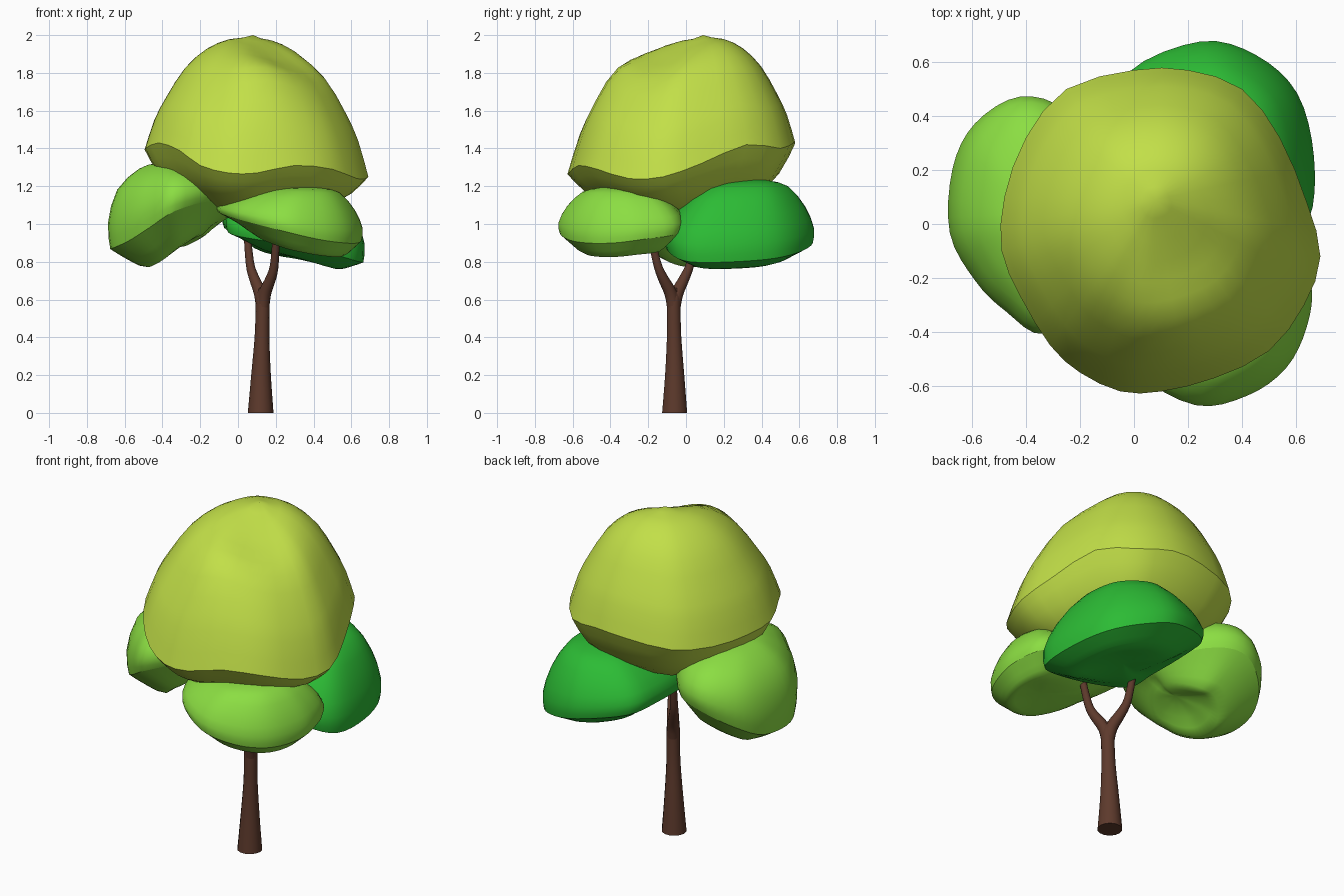
import bpy, bmesh, math
from mathutils import Vector

if "Cube" in bpy.data.objects:
    bpy.data.objects.remove(bpy.data.objects["Cube"])


def material(name, rgb):
    m = bpy.data.materials.new(name)
    m.diffuse_color = (*rgb, 1)
    m.use_nodes = True
    m.node_tree.nodes["Principled BSDF"].inputs["Base Color"].default_value = m.diffuse_color
    return m


def spline(pts, steps, closed):
    """Catmull-Rom through the points."""
    p = [Vector(q) for q in pts]
    n = len(p)
    at = (lambda i: p[i % n]) if closed else (lambda i: p[max(0, min(n - 1, i))])
    out = []
    for i in range(n if closed else n - 1):
        a, b, c, d = (at(i + k) for k in (-1, 0, 1, 2))
        for s in range(steps):
            t = s / steps
            out.append(0.5 * (2 * b + (c - a) * t + (2 * a - 5 * b + 4 * c - d) * t * t
                              + (3 * b - a - 3 * c + d) * t ** 3))
    return out if closed else out + [p[-1]]


def foliage(name, mat, rim, top, bottom, dome, under, bumps=(), lip=0):
    """Leaf mass: wavy sharp rim, dome above, bowl or lipped hollow below.
    Profiles hold radius, height and (below) lip strength; the lip fades towards the first rim point."""
    inner = Vector(rim[0])
    rim = spline(rim, 4 if len(rim) < 14 else 2, True)
    far = max((p - inner).length for p in rim)
    # orient the rim counter-clockwise
    if sum(a.x * b.y - b.x * a.y for a, b in zip(rim, rim[1:] + rim[:1])) < 0:
        rim.reverse()
    n = len(rim)
    bm = bmesh.new()
    rim_v = [bm.verts.new(p) for p in rim]

    def side(pole, profile, up):
        pole = Vector(pole)
        prev = rim_v
        for r, h, w in spline(profile, 2, False)[1:-1]:
            ring = []
            for p in rim:
                co = pole + (p - pole) * r
                co.z = p.z + (pole.z - p.z) * h
                if up:
                    for bx, by, amount in bumps:
                        d2 = (co.x - bx) ** 2 + (co.y - by) ** 2
                        co.z += amount * math.exp(-d2 / 0.04) * min(1, h * 1.5)
                else:
                    co.z -= lip * w * min(1, 1.25 * (p - inner).length / far)
                ring.append(bm.verts.new(co))
            for i in range(n):
                j = (i + 1) % n
                q = (prev[i], prev[j], ring[j], ring[i])
                bm.faces.new(q if up else q[::-1])
            prev = ring
        tip = bm.verts.new(pole)
        for i in range(n):
            j = (i + 1) % n
            t = (prev[i], prev[j], tip)
            bm.faces.new(t if up else t[::-1])

    side(top, dome, True)
    side(bottom, under, False)
    for f in bm.faces:
        f.smooth = True
    for i in range(n):
        bm.edges.get((rim_v[i], rim_v[(i + 1) % n])).smooth = False
    finish(name, bm, mat)


def limb(name, mat, pts):
    """Tapered round tube; each point is x, y, z, radius."""
    pts = spline(pts, 3, False)
    bm = bmesh.new()
    rings, n = [], 14
    for i, p in enumerate(pts):
        tan = (pts[min(i + 1, len(pts) - 1)] - pts[max(i - 1, 0)]).to_3d().normalized()
        v = tan.cross(Vector((1, 0, 0))).normalized()
        u = v.cross(tan)
        if i == 0:
            u, v = Vector((1, 0, 0)), Vector((0, 1, 0))
        rings.append([bm.verts.new(p.to_3d() + p[3] * (u * math.cos(a) + v * math.sin(a)))
                      for a in (2 * math.pi * k / n for k in range(n))])
    for a, b in zip(rings, rings[1:]):
        for i in range(n):
            j = (i + 1) % n
            bm.faces.new((a[i], a[j], b[j], b[i])).smooth = True
    for cap in (rings[0][::-1], rings[-1]):
        for e in bm.faces.new(cap).edges:
            e.smooth = False
    finish(name, bm, mat)


def finish(name, bm, mat):
    me = bpy.data.meshes.new(name)
    bm.to_mesh(me)
    bm.free()
    me.materials.append(mat)
    bpy.context.collection.objects.link(bpy.data.objects.new(name, me))


olive = material("olive_leaf", (0.54, 0.74, 0.065))
lime = material("lime_leaf", (0.26, 0.73, 0.055))
green = material("green_leaf", (0.025, 0.5, 0.035))
bark = material("bark", (0.11, 0.042, 0.025))

full_dome = [(1, 0, 0), (1.04, .3, 0), (.88, .68, 0), (.5, .92, 0), (.22, .98, 0), (0, 1, 0)]
soft_dome = [(1, 0, 0), (1.02, .22, 0), (.87, .56, 0), (.58, .88, 0), (.25, .97, 0), (0, 1, 0)]


def hollow(r):
    """Underside with a hanging lip at radius r and a shallow hollow inside it."""
    return [(1, 0, 0), ((1 + r) / 2, .2, .6), (r, .45, 1), (r * .6, .8, .45), (0, 1, 0)]


# Large upper crown, with a bulge at the front and a dent behind it
foliage("crown", olive,
        [(.69, -.12, 1.25), (.64, .08, 1.32), (.54, .32, 1.42), (.4, .5, 1.4),
         (.2, .57, 1.43), (0, .57, 1.42), (-.25, .5, 1.39), (-.4, .32, 1.38),
         (-.48, .1, 1.39), (-.49, -.1, 1.4), (-.42, -.27, 1.43), (-.31, -.45, 1.39),
         (-.2, -.55, 1.31), (-.05, -.62, 1.27), (.1, -.62, 1.27), (.3, -.57, 1.31),
         (.5, -.47, 1.29), (.63, -.3, 1.24)],
        (.08, .09, 2.0), (.1, 0, 1.04),
        [(1, 0, 0), (.91, .26, 0), (.8, .46, 0), (.63, .71, 0), (.43, .88, 0), (.22, .97, 0), (0, 1, 0)],
        [(1, 0, 0), (.85, .42, 0), (.6, .76, 0), (.3, .95, 0), (0, 1, 0)],
        bumps=[(.24, -.13, -.08), (.14, -.46, .075)])

# Left leaf mass
foliage("left_foliage", lime,
        [(-.05, -.01, 1.04), (-.13, -.25, 1.12), (-.33, -.39, 1.07), (-.47, -.31, .98),
         (-.58, -.2, .91), (-.67, -.03, .87), (-.66, .2, .88), (-.58, .36, .96),
         (-.42, .455, 1.05), (-.25, .4, 1.07), (-.08, .17, 1.05)],
        (-.37, .04, 1.33), (-.25, .05, .92), full_dome, hollow(.52), lip=.12)

# Front right leaf mass
foliage("front_foliage", lime,
        [(-.07, -.1, 1.06), (-.08, -.3, 1.05), (.02, -.54, 1.02), (.23, -.665, .965),
         (.42, -.63, .92), (.56, -.53, .9), (.635, -.38, .9), (.65, -.22, .92),
         (.57, -.04, .95), (.25, -.03, 1.02)],
        (.38, -.38, 1.2), (.38, -.33, .87), soft_dome, hollow(.65), lip=.06)

# Back right leaf mass
foliage("back_foliage", green,
        [(-.06, .08, .97), (-.02, -.06, .94), (.2, -.11, .9), (.5, -.08, .84),
         (.64, .02, .8), (.66, .25, .8), (.6, .48, .82), (.45, .62, .86),
         (.25, .67, .91), (-.01, .56, .96), (-.07, .35, .98)],
        (.34, .36, 1.24), (.3, .26, .83), soft_dome, hollow(.62), lip=.05)

# Trunk and its two branches
limb("trunk", bark, [(.12, -.06, 0, .068), (.122, -.06, .2, .052), (.127, -.063, .4, .039),
                     (.13, -.065, .54, .037), (.13, -.065, .61, .036), (.13, -.065, .66, .02)])
limb("rear_branch", bark, [(.13, -.065, .54, .034), (.119, -.048, .63, .034),
                           (.083, -.005, .72, .027), (.062, .025, .8, .022), (.045, .06, 1.0, .018)])
limb("front_branch", bark, [(.13, -.065, .54, .034), (.141, -.08, .63, .034),
                            (.177, -.125, .72, .027), (.194, -.155, .8, .022), (.205, -.2, 1.0, .018)])
